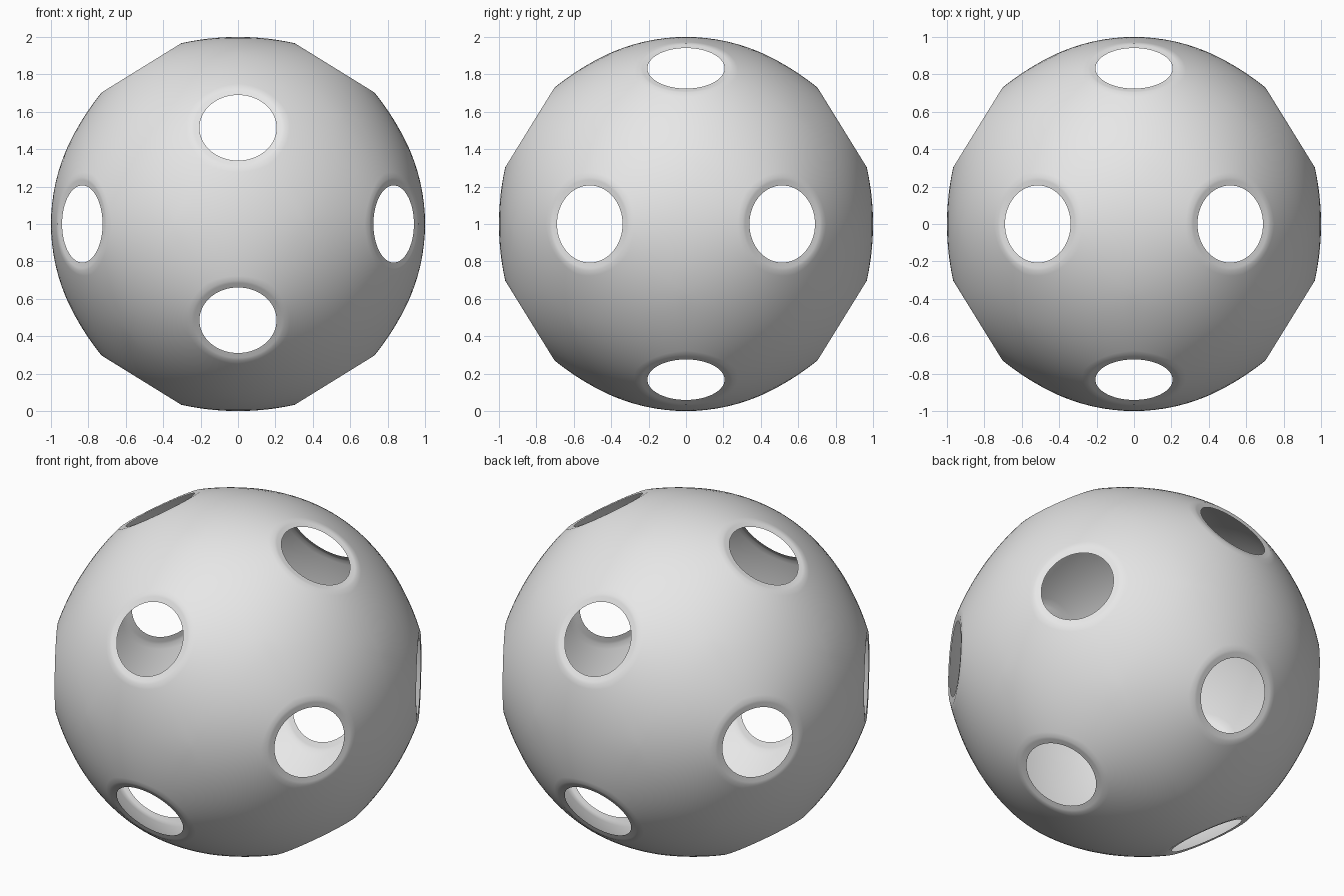
import bpy
import bmesh
from math import atan, cos, sin, tan, pi, radians
from mathutils import Vector

cube = bpy.data.objects.get("Cube")
if cube:
    bpy.data.objects.remove(cube, do_unlink=True)

# Material
grey = bpy.data.materials.new("light_grey")
grey.use_nodes = True
grey.diffuse_color = (0.8, 0.8, 0.8, 1)
grey.node_tree.nodes["Principled BSDF"].inputs["Base Color"].default_value = (0.8, 0.8, 0.8, 1)

SEGMENTS = 60          # around each hole
OUTER_RINGS = 12       # from the hole's lip to the neighbouring cells
HALF_STEP = atan(2) / 2  # half the angle between adjacent hole axes
HOLE = radians(11.9)
LIP = radians(14.3)
LIP_RINGS = 3


def radius(angle):
    """Shell radius by angle from the nearest hole axis: raised lip, flat rim."""
    if angle < LIP:
        t = (angle - HOLE) / (LIP - HOLE)
        return 1.0 + 0.013 * t
    t = max(0.0, (HALF_STEP - angle) / (HALF_STEP - LIP))
    return 1.0 + 0.013 * t * t


# Hole axes: the corners of an icosahedron
golden = (1 + 5 ** 0.5) / 2
axes = []
for a in (-1, 1):
    for b in (-golden, golden):
        axes += [Vector(p).normalized() for p in ((b, a, 0), (0, b, a), (a, 0, b))]

# Shell: twelve five-sided cells, each a set of rings around an open hole
bm = bmesh.new()
for axis in axes:
    neighbour = max((p for p in axes if p.dot(axis) < 0.9), key=lambda p: p.dot(axis))
    u = (neighbour - axis * neighbour.dot(axis)).normalized()
    v = axis.cross(u)
    rings = []
    for k in range(LIP_RINGS + OUTER_RINGS + 1):
        ring = []
        for s in range(SEGMENTS):
            turn = 2 * pi * s / SEGMENTS
            sector = (turn + pi / 5) % (2 * pi / 5) - pi / 5
            border = atan(tan(HALF_STEP) / cos(sector))
            if k <= LIP_RINGS:
                angle = HOLE + (LIP - HOLE) * k / LIP_RINGS
            else:
                angle = LIP + (border - LIP) * (k - LIP_RINGS) / OUTER_RINGS
            side = u * cos(turn) + v * sin(turn)
            point = (axis * cos(angle) + side * sin(angle)) * radius(angle)
            ring.append(bm.verts.new(point + Vector((0, 0, 1))))
        rings.append(ring)
    for inner, outer in zip(rings, rings[1:]):
        for s in range(SEGMENTS):
            n = (s + 1) % SEGMENTS
            bm.faces.new((inner[s], outer[s], outer[n], inner[n]))

# Join the cells into one smooth shell
bmesh.ops.remove_doubles(bm, verts=bm.verts, dist=0.0005)
for face in bm.faces:
    face.smooth = True
mesh = bpy.data.meshes.new("perforated_ball")
bm.to_mesh(mesh)
bm.free()
mesh.materials.append(grey)
ball = bpy.data.objects.new("perforated_ball", mesh)
bpy.context.collection.objects.link(ball)
